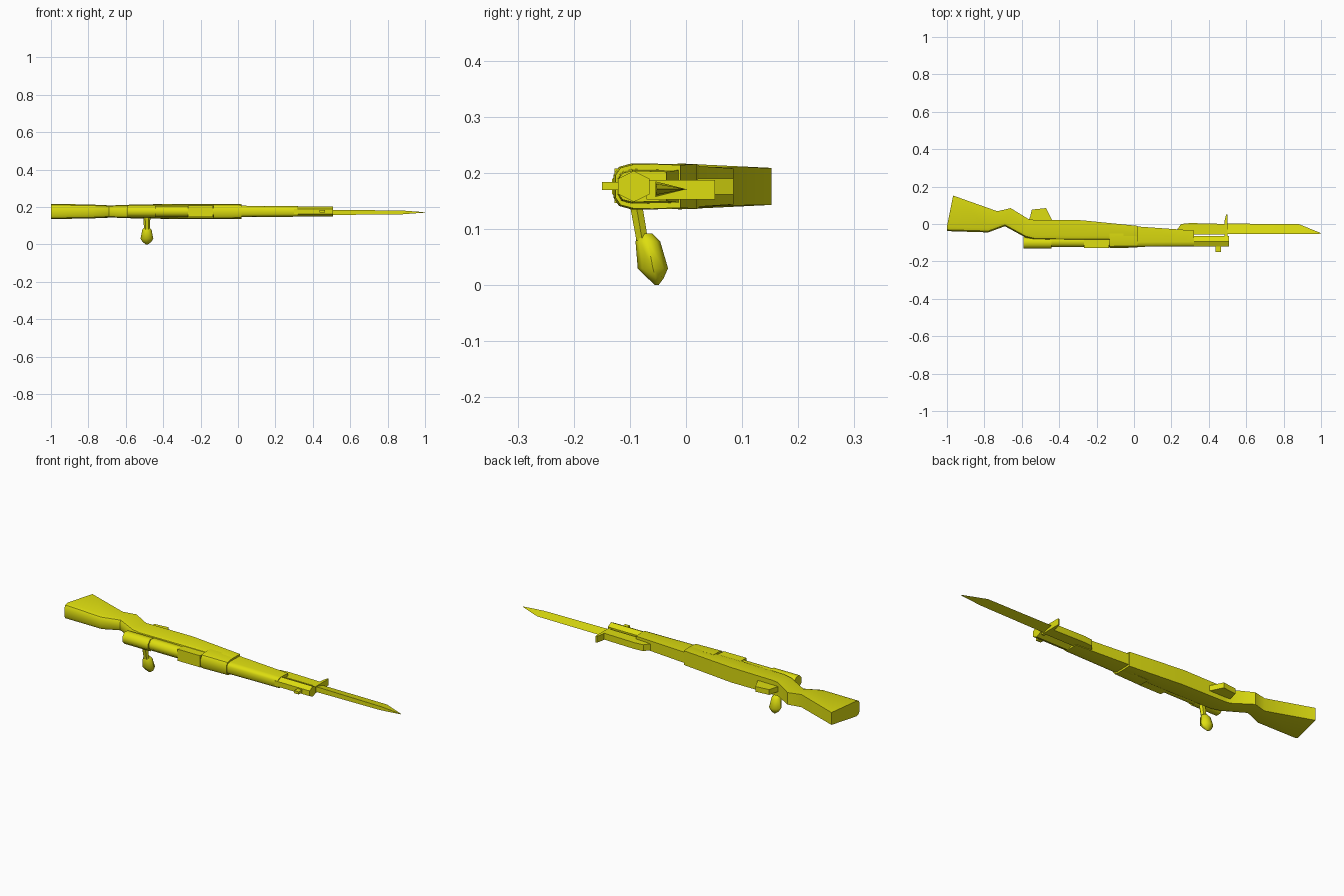
import bpy, bmesh, math

if "Cube" in bpy.data.objects:
    bpy.data.objects.remove(bpy.data.objects["Cube"])

ZC = 0.176  # centre plane of the rifle, which lies on its side (gun top faces -y)

paint = bpy.data.materials.new("yellow paint")
paint.diffuse_color = (0.73, 0.73, 0.005, 1)
paint.use_nodes = True
paint.node_tree.nodes["Principled BSDF"].inputs["Base Color"].default_value = paint.diffuse_color


def loft(name, rings, angle=30):
    """Skin a list of equal-length point rings and cap both ends."""
    bm = bmesh.new()
    loops = [[bm.verts.new(p) for p in ring] for ring in rings]
    n = len(loops[0])
    for a, b in zip(loops, loops[1:]):
        for i in range(n):
            j = (i + 1) % n
            bm.faces.new((a[i], a[j], b[j], b[i]))
    bm.faces.new(loops[0])
    bm.faces.new(loops[-1])
    bmesh.ops.recalc_face_normals(bm, faces=bm.faces)
    mesh = bpy.data.meshes.new(name)
    bm.to_mesh(mesh)
    bm.free()
    mesh.materials.append(paint)
    obj = bpy.data.objects.new(name, mesh)
    bpy.context.collection.objects.link(obj)
    bpy.ops.object.select_all(action='DESELECT')
    obj.select_set(True)
    bpy.context.view_layer.objects.active = obj
    bpy.ops.object.shade_smooth_by_angle(angle=math.radians(angle))
    return obj


def plate(name, outline, z0, z1):
    """Flat part: an outline in x, y extruded along z."""
    return loft(name, [[(x, y, z) for x, y in outline] for z in (z0, z1)])


def box(name, x0, x1, y0, y1, z0, z1):
    return plate(name, [(x0, y0), (x1, y0), (x1, y1), (x0, y1)], z0, z1)


def tube(name, x0, x1, yc, ry, rz, sides=8, zc=ZC):
    turn = [2 * math.pi * (i + 0.5) / sides for i in range(sides)]
    k = 1 / math.cos(math.pi / sides)
    return loft(name, [[(x, yc + ry * k * math.cos(t), zc + rz * k * math.sin(t))
                        for t in turn] for x in (x0, x1)], 50)


def wood(name, sections, chamfer):
    """Sections: x top, y top, x bottom, y bottom, half width top, bottom."""
    rings = []
    for xt, yt, xb, yb, wt, wb in sections:
        ring = []
        for x, y, w in ((xb, yb, wb), (xt, yt + chamfer, wt),
                        (xt, yt + chamfer * 0.3, wt * 0.85), (xt, yt, wt * 0.5)):
            ring.append((x, y, w))
        rings.append([(x, y, ZC + w) for x, y, w in ring]
                     + [(x, y, ZC - w) for x, y, w in reversed(ring)])
    return loft(name, rings, 40)


# Wooden stock from butt to mid fore-end
wood("stock", [
    (-1.00, -0.038, -0.967, 0.152, 0.041, 0.033),
    (-0.78, -0.045, -0.73, 0.068, 0.037, 0.034),
    (-0.69, -0.012, -0.66, 0.085, 0.032, 0.032),
    (-0.58, -0.072, -0.56, 0.024, 0.036, 0.036),
    (-0.53, -0.085, -0.53, 0.022, 0.037, 0.038),
    (-0.28, -0.088, -0.28, 0.020, 0.040, 0.040),
    (0.02, -0.088, 0.02, -0.010, 0.040, 0.038)], 0.025)

# Hand guard over the barrel and slimmer front fore-end
wood("hand_guard", [
    (-0.13, -0.129, -0.13, -0.05, 0.041, 0.041),
    (0.02, -0.126, 0.02, -0.05, 0.039, 0.039)], 0.032)
wood("front_fore_end", [
    (0.0, -0.122, 0.0, -0.012, 0.031, 0.029),
    (0.32, -0.120, 0.32, -0.035, 0.028, 0.026)], 0.025)

# Metal parts: receiver, bolt body, rear sight block, barrel, front sight
tube("receiver", -0.592, -0.44, -0.100, 0.032, 0.031)
tube("bolt_body", -0.45, -0.12, -0.094, 0.030, 0.029)
box("rear_sight_block", -0.268, -0.135, -0.127, -0.08, 0.146, 0.208)
tube("barrel", 0.30, 0.508, -0.093, 0.028, 0.024, 6)
box("front_sight", 0.437, 0.464, -0.150, -0.115, 0.170, 0.184)

# Bolt handle: tapering stem and faceted knob, rings stacked along z
def upright(name, levels, xc, sides):
    turn = [2 * math.pi * i / sides for i in range(sides)]
    return loft(name, [[(xc + rx * math.cos(t), yc + ry * math.sin(t), z)
                        for t in turn] for z, yc, rx, ry in levels], 50)

upright("bolt_stem", [(0.16, -0.092, 0.019, 0.013), (0.08, -0.078, 0.016, 0.012)], -0.487, 6)
upright("bolt_knob", [(0.092, -0.072, 0.012, 0.012), (0.078, -0.068, 0.025, 0.022),
                      (0.030, -0.059, 0.034, 0.027), (0.012, -0.054, 0.022, 0.014),
                      (0.000, -0.052, 0.006, 0.003)], -0.487, 8)

# Trigger guard under the grip
plate("trigger_guard", [(-0.57, 0.0), (-0.555, 0.04), (-0.546, 0.077), (-0.47, 0.085),
                        (-0.438, 0.02), (-0.44, 0.0)], 0.162, 0.190)

# Bayonet: handle, cross guard and three-sided blade
plate("bayonet_handle", [(0.23, -0.055), (0.23, -0.03), (0.252, 0.0), (0.30, 0.005),
                         (0.495, 0.0), (0.495, -0.055)], 0.153, 0.187)
plate("bayonet_guard", [(0.484, -0.07), (0.484, 0.015), (0.492, 0.05), (0.50, 0.052),
                        (0.50, -0.07)], 0.153, 0.187)
loft("bayonet_blade", [[(x, -0.054 + d, 0.171 + w), (x, ye, 0.171), (x, -0.054 + d, 0.171 - w)]
                       for x, ye, w, d in ((0.49, 0.002, 0.014, 0), (0.88, 0.0, 0.010, 0),
                                           (1.0, -0.049, 0.001, 0.002))])
